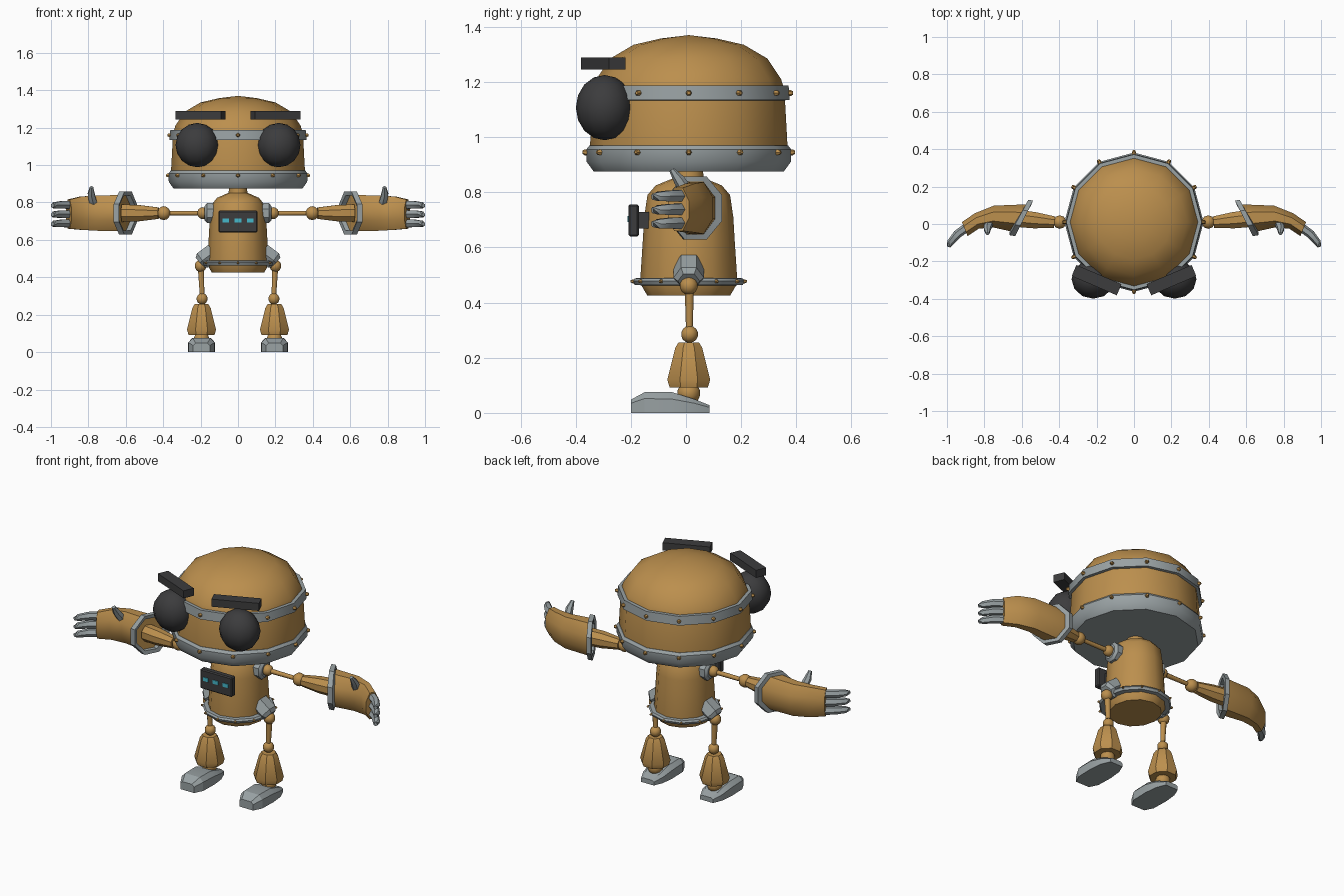
import bpy, bmesh, math
from mathutils import Vector, Matrix

if "Cube" in bpy.data.objects:
    bpy.data.objects.remove(bpy.data.objects["Cube"])

CY = 0.01  # shared centre line in y


def material(name, rgb):
    m = bpy.data.materials.new(name)
    m.diffuse_color = (*rgb, 1)
    m.use_nodes = True
    m.node_tree.nodes["Principled BSDF"].inputs["Base Color"].default_value = m.diffuse_color
    return m


BRASS = material("brass", (0.50, 0.275, 0.075))
STEEL = material("steel grey", (0.32, 0.36, 0.37))
DARK = material("charcoal", (0.045, 0.045, 0.047))
TEAL = material("teal light", (0.06, 0.48, 0.60))


def finish(name, bm, mat, mirror=False, angle=36):
    bmesh.ops.remove_doubles(bm, verts=bm.verts, dist=1e-5)
    bmesh.ops.recalc_face_normals(bm, faces=bm.faces)
    for f in bm.faces:
        f.smooth = True
    for e in bm.edges:
        e.smooth = len(e.link_faces) == 2 and e.calc_face_angle(0) < math.radians(angle)
    me = bpy.data.meshes.new(name)
    bm.to_mesh(me)
    bm.free()
    me.materials.append(mat)
    ob = bpy.data.objects.new(name, me)
    bpy.context.collection.objects.link(ob)
    if mirror:
        ob.modifiers.new("mirror", 'MIRROR').use_mirror_merge = False
    return ob


def add_loft(bm, loops, ring=False):
    """Skin a list of loops; ring joins last to first instead of capping."""
    rows = [[bm.verts.new(p) for p in loop] for loop in loops]
    n = len(rows[0])
    pairs = list(zip(rows, rows[1:])) + ([(rows[-1], rows[0])] if ring else [])
    for a, b in pairs:
        for i in range(n):
            j = (i + 1) % n
            bm.faces.new((a[i], a[j], b[j], b[i]))
    if not ring:
        bm.faces.new(rows[0])
        bm.faces.new(rows[-1])


def loft(name, loops, mat, mirror=False, ring=False, angle=36):
    bm = bmesh.new()
    add_loft(bm, loops, ring)
    return finish(name, bm, mat, mirror, angle)


def lathe(name, profile, mat, x=0, n=12, ring=False, sy=1.0, mirror=False, phase=0):
    loops = [[(x + r * math.cos(2 * math.pi * (i + phase) / n),
               CY + sy * r * math.sin(2 * math.pi * (i + phase) / n), z)
              for i in range(n)] for r, z in profile]
    return loft(name, loops, mat, mirror, ring)


def tube_loops(points, radii, n):
    pts = [Vector(p) for p in points]
    loops = []
    for k, p in enumerate(pts):
        t = (pts[min(k + 1, len(pts) - 1)] - pts[max(k - 1, 0)]).normalized()
        u = t.cross(Vector((0, 1, 0)) if abs(t.y) < 0.9 else Vector((0, 0, 1))).normalized()
        v = t.cross(u)
        loops.append([p + radii[k] * (u * math.cos(2 * math.pi * (i + .5) / n)
                                      + v * math.sin(2 * math.pi * (i + .5) / n)) for i in range(n)])
    return loops


def tube(name, points, radii, mat, n=8, angle=50):
    return loft(name, tube_loops(points, radii, n), mat, True, angle=angle)


def ball(name, loc, r, mat, scale=(1, 1, 1), seg=10, rings=7):
    bm = bmesh.new()
    bmesh.ops.create_uvsphere(bm, u_segments=seg, v_segments=rings, radius=r,
                              matrix=Matrix.Translation(loc) @ Matrix.Diagonal((*scale, 1)))
    return finish(name, bm, mat, True, 60)


def box(name, loc, size, mat, rot=0, mirror=False, bevel=0):
    bm = bmesh.new()
    bmesh.ops.create_cube(bm, size=1, matrix=Matrix.Translation(loc)
                          @ Matrix.Rotation(rot, 4, 'Z') @ Matrix.Diagonal((*size, 1)))
    if bevel:
        bmesh.ops.bevel(bm, geom=bm.edges[:], offset=bevel, segments=1, affect='EDGES')
    return finish(name, bm, mat, mirror, 20)


def bolts(name, r, z, size, sy=1.0):
    bm = bmesh.new()
    for i in range(12):
        a = math.pi * i / 6
        d = Vector((math.cos(a), math.sin(a) * sy, 0))
        c = Vector((0, CY, z))
        add_loft(bm, tube_loops([c + d * (r - .02), c + d * r, c + d * (r + .008)],
                                [size, size, size * .55], 6))
    finish(name, bm, BRASS)


# Head with domed top, two riveted bands
lathe("head", [(0, .90), (.355, .90), (.358, .97), (.347, 1.17), (.335, 1.21),
               (.285, 1.285), (.2, 1.335), (.1, 1.358), (0, 1.37)], BRASS)
lathe("head_base_band", [(0, .876), (.345, .876), (.37, .91), (.372, .955), (.36, .97), (0, .97)], STEEL)
lathe("head_upper_band", [(.33, 1.132), (.366, 1.135), (.362, 1.188), (.33, 1.188)], STEEL, ring=True)
bolts("head_base_bolts", .377, .945, .011)
bolts("head_upper_bolts", .370, 1.16, .011)

# Eyes and brows
ball("eyes", (.218, -.295, 1.107), .116, DARK, (1, .9, 1.02), 12, 8)
box("brows", (.2, -.3, 1.267), (.262, .065, .045), DARK, math.radians(23), True)

# Torso, neck and waist belt
lathe("torso", [(0, .425), (.14, .425), (.162, .465), (.164, .49), (.156, .62), (.151, .71),
                (.14, .79), (.112, .825), (.05, .852), (.048, .89)], BRASS, sy=1.07)
lathe("waist_belt", [(.155, .49), (.19, .488), (.197, .478), (.19, .464), (.155, .462)],
      STEEL, ring=True, sy=1.03)
bolts("belt_bolts", .197, .477, .007, 1.03)

# Chest panel with three lights
box("chest_panel", (0, -.190, .698), (.21, .038, .116), DARK, bevel=.006)
box("panel_mount", (0, -.155, .698), (.12, .04, .06), DARK)
for i, x in enumerate((-.065, 0, .065)):
    box(f"panel_light_{i + 1}", (x, -.210, .703), (.036, .006, .022), TEAL)

# Shoulders and upper arms
AZ = .743
tube("shoulder_sockets", [(.11, CY, AZ), (.165, CY, AZ), (.178, CY, AZ)], [.058, .058, .042], STEEL, 8, 30)
ball("shoulder_joints", (.188, CY, AZ), .032, BRASS)
tube("upper_arms", [(.19, CY, AZ), (.38, CY, AZ)], [.014, .012], BRASS)
ball("elbows", (.397, CY, AZ), .037, BRASS)
tube("forearms", [(.425, CY, AZ), (.53, .02, AZ), (.62, .03, AZ)], [.033, .047, .05], BRASS, 8, 30)


# Gloves: upright octagonal sections between a back and a front edge
def section(back, front, hz, zc=AZ):
    b, f = Vector((*back, zc)), Vector((*front, zc))
    c, d = (b + f) / 2, (b - f) / 2
    k = 1 / math.cos(math.pi / 8)
    return [c + d * (k * math.cos(a)) + Vector((0, 0, hz * k * math.sin(a)))
            for a in [math.pi * (i + .5) / 4 for i in range(8)]]


loft("gloves", [section((.575, .105), (.655, -.04), .097),
                section((.75, .098), (.755, -.018), .094),
                section((.85, .058), (.83, -.025), .089),
                section((.92, .01), (.89, -.065), .078, .738)], BRASS, True)
loft("glove_cuffs", [section((.54, .125), (.635, -.065), .115),
                     section((.565, .13), (.665, -.06), .115),
                     section((.575, .105), (.665, -.04), .094),
                     section((.55, .10), (.635, -.045), .094)], STEEL, True, True, 20)

# Three fingers and a thumb per hand
for i, z in enumerate((.787, .738, .688)):
    tube(f"finger_{i + 1}", [(.89, -.015, z), (.945, -.055, z), (.982, -.1, z - .002), (.992, -.122, z - .003)],
         [.024, .023, .019, .011], STEEL, 6, 45)
tube("thumbs", [(.775, .005, .80), (.785, -.025, .845), (.783, -.052, .882)],
     [.024, .021, .010], STEEL, 6, 45)

# Hips and legs
tube("hip_sockets", [(.13, CY, .535), (.19, CY, .49), (.203, CY, .478)], [.055, .055, .04], STEEL, 6, 30)
ball("hip_joints", (.2, CY, .461), .033, BRASS)
tube("thighs", [(.198, CY + .002, .45), (.192, CY + .002, .30)], [.018, .013], BRASS)
ball("knees", (.192, CY + .003, .285), .031, BRASS)
lathe("shins", [(0, .256), (.04, .256), (.053, .236), (.084, .12), (.075, .092), (0, .092)],
      BRASS, x=.195, n=8, mirror=True, phase=.5)
ball("ankles", (.195, CY, .072), .042, BRASS)


# Feet: flat soles with a sloped heel, cross-sections along y
def foot_slice(y, w, top, shoulder):
    return [(.195 + sx * w * k, y, z) for sx, k, z in
            ((-1, 1, 0), (1, 1, 0), (1, 1, shoulder), (1, .68, top), (-1, .68, top), (-1, 1, shoulder))]


loft("feet", [foot_slice(-.2, .045, .048, .035), foot_slice(-.15, .07, .075, .052),
              foot_slice(-.05, .073, .075, .05), foot_slice(.03, .065, .05, .035),
              foot_slice(.085, .042, .028, .02)], STEEL, True, angle=18)
